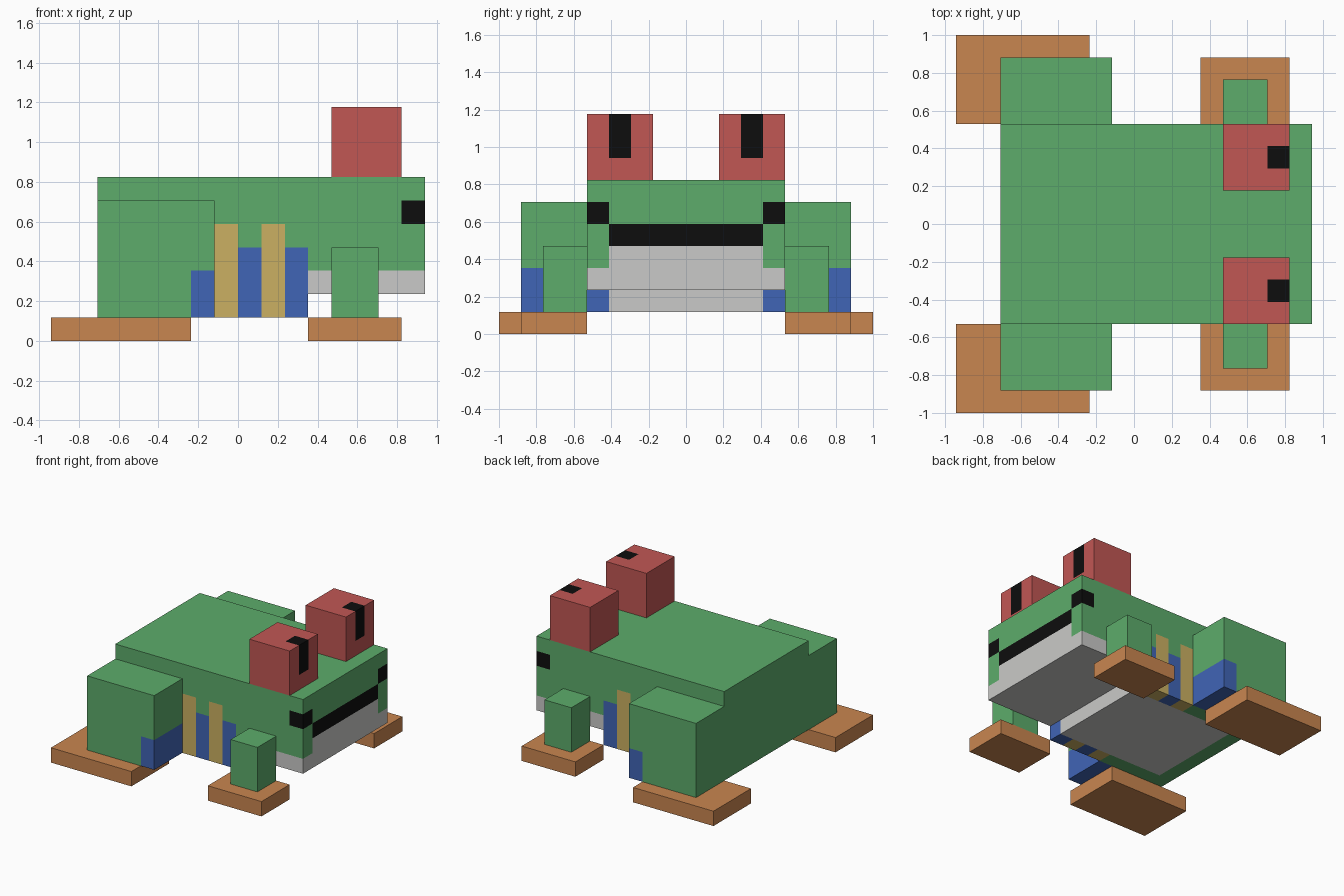
import bpy
import bmesh
from mathutils import Vector

U = 2 / 17  # one block

cube = bpy.data.objects.get("Cube")
if cube:
    bpy.data.objects.remove(cube, do_unlink=True)


def linear(c):
    c /= 255
    return c / 12.92 if c <= 0.04045 else ((c + 0.055) / 1.055) ** 2.4


def material(name, *rgb):
    mat = bpy.data.materials.new(name)
    mat.use_nodes = True
    colour = [linear(c) for c in rgb] + [1]
    mat.diffuse_color = colour
    mat.node_tree.nodes["Principled BSDF"].inputs["Base Color"].default_value = colour
    return mat


MATS = {
    "green": material("green skin", 93, 172, 107),
    "orange": material("orange feet", 201, 134, 80),
    "red": material("red eyes", 193, 87, 84),
    "black": material("black markings", 13, 13, 13),
    "grey": material("pale grey belly", 202, 202, 200),
    "blue": material("blue flank", 64, 101, 182),
    "tan": material("tan stripe", 203, 176, 98),
}


def prism(name, profile, y0, y1, rule, cuts=((), (), ())):
    """Extrude an x-z profile along y, cut it on planes, colour faces by rule."""
    bm = bmesh.new()
    face = bm.faces.new([bm.verts.new((x, y0, z)) for x, z in profile])
    new = bmesh.ops.extrude_face_region(bm, geom=[face])["geom"]
    for v in new:
        if isinstance(v, bmesh.types.BMVert):
            v.co.y = y1
    bmesh.ops.recalc_face_normals(bm, faces=bm.faces)
    for axis, places in enumerate(cuts):
        normal = Vector((0, 0, 0))
        normal[axis] = 1
        for place in places:
            bmesh.ops.bisect_plane(bm, geom=bm.verts[:] + bm.edges[:] + bm.faces[:],
                                   plane_co=normal * place, plane_no=normal, dist=1e-4)
    bm.normal_update()
    names = []
    for f in bm.faces:
        # sample the block just under the face
        p = f.calc_center_median() - f.normal * 0.2
        colour = rule(p.x, abs(p.y), p.z)
        if colour not in names:
            names.append(colour)
        f.material_index = names.index(colour)
    bmesh.ops.scale(bm, vec=(U, U, U), verts=bm.verts)
    mesh = bpy.data.meshes.new(name)
    bm.to_mesh(mesh)
    bm.free()
    for n in names:
        mesh.materials.append(MATS[n])
    obj = bpy.data.objects.new(name, mesh)
    bpy.context.scene.collection.objects.link(obj)


def box_pair(name, x, y, z, rule, cuts=((), (), ())):
    """A box on each side of the body."""
    profile = [(x[0], z[0]), (x[1], z[0]), (x[1], z[1]), (x[0], z[1])]
    for side, s in (("near", -1), ("far", 1)):
        side_cuts = (cuts[0], [s * c for c in cuts[1]], cuts[2])
        prism(f"{side}_{name}", profile, s * y[0], s * y[1], rule, side_cuts)


def body_rule(x, y, z):
    outer = y > 3.5
    if x > 7 and (5 < z < 6 if outer else 4 < z < 5):
        return "black"  # mouth and its corners
    if x > 3:
        return "grey" if z < 3 or (x > 7 and not outer and z < 4) else "green"
    if not outer:
        return "grey" if z < 2 and x > -5 else "green"
    if x > -1:  # flank stripes
        if int(x + 1) % 2:
            return "blue" if z < 4 else "green"
        return "tan" if z < 5 else "green"
    return "green"


def thigh_rule(x, y, z):
    return "blue" if x > -2 and z < 3 else "green"


def eye_rule(x, y, z):
    return "black" if x > 6 and 2.5 < y < 3.5 and z > 8 else "red"


# Body with overhanging head
prism("body", [(-6, 1), (3, 1), (3, 2), (8, 2), (8, 7), (-6, 7)], -4.5, 4.5, body_rule,
      ((-5, -1, 0, 1, 2, 3, 7), (-3.5, 3.5), (2, 3, 4, 5, 6)))

# Eyes with pupils
box_pair("eye", (4, 7), (1.5, 4.5), (7, 10), eye_rule, ((6,), (2.5, 3.5), (8,)))

# Limbs and feet
box_pair("thigh", (-6, -1), (4.5, 7.5), (1, 6), thigh_rule, ((-2,), (), (3,)))
box_pair("foreleg", (4, 6), (4.5, 6.5), (1, 4), lambda x, y, z: "green")
box_pair("hind_foot", (-8, -2), (4.5, 8.5), (0, 1), lambda x, y, z: "orange")
box_pair("fore_foot", (3, 7), (4.5, 7.5), (0, 1), lambda x, y, z: "orange")
